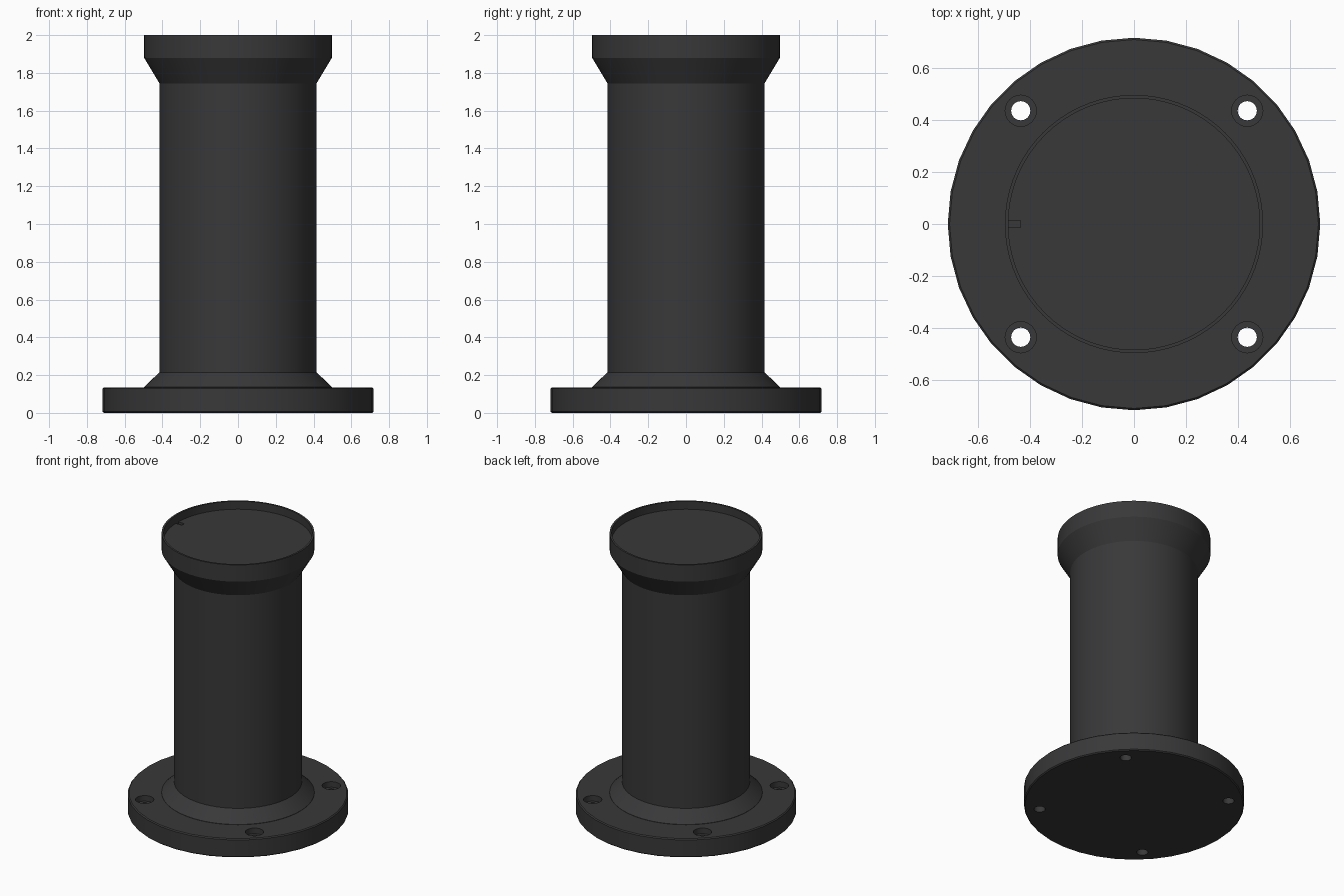
import bpy, bmesh, math

if "Cube" in bpy.data.objects:
    bpy.data.objects.remove(bpy.data.objects["Cube"])

dark = bpy.data.materials.new("dark_grey")
dark.diffuse_color = (0.04, 0.04, 0.042, 1)
dark.use_nodes = True
dark.node_tree.nodes["Principled BSDF"].inputs["Base Color"].default_value = dark.diffuse_color


def lathe(name, profile, sides):
    """Revolve an (r, z) profile whose ends lie on the z axis."""
    bm = bmesh.new()
    rings = []
    for r, z in profile:
        if r == 0:
            rings.append([bm.verts.new((0, 0, z))] * sides)
        else:
            rings.append([bm.verts.new((r * math.cos(2 * math.pi * i / sides),
                                        r * math.sin(2 * math.pi * i / sides), z))
                          for i in range(sides)])
    for a, b in zip(rings, rings[1:]):
        for i in range(sides):
            j = (i + 1) % sides
            bm.faces.new(dict.fromkeys((a[i], a[j], b[j], b[i])))
    bmesh.ops.recalc_face_normals(bm, faces=bm.faces)
    mesh = bpy.data.meshes.new(name)
    bm.to_mesh(mesh)
    bm.free()
    ob = bpy.data.objects.new(name, mesh)
    bpy.context.collection.objects.link(ob)
    mesh.materials.append(dark)
    return ob


def cut(target, cutter):
    """Subtract the cutter, apply, then delete it."""
    mod = target.modifiers.new("cut", 'BOOLEAN')
    mod.operation = 'DIFFERENCE'
    mod.solver = 'EXACT'
    mod.object = cutter
    bpy.context.view_layer.objects.active = target
    bpy.ops.object.modifier_apply(modifier=mod.name)
    bpy.data.objects.remove(cutter, do_unlink=True)


# round base plate with softened edges
flange = lathe("base_flange", [(0, 0), (0.71, 0), (0.717, 0.007), (0.717, 0.128),
                               (0.71, 0.135), (0, 0.135)], 36)

# four counterbored bolt holes
for sx in (-1, 1):
    for sy in (-1, 1):
        hole = lathe("hole_cutter", [(0, -0.1), (0.037, -0.1), (0.037, 0.095),
                                     (0.06, 0.095), (0.06, 0.3), (0, 0.3)], 24)
        hole.location = (0.436 * sx, 0.436 * sy, 0)
        cut(flange, hole)

# column with welded foot, flared head and recessed top
column = lathe("column", [(0, 0.13), (0.497, 0.13), (0.497, 0.137), (0.416, 0.215),
                          (0.416, 1.745), (0.497, 1.88), (0.497, 2.0),
                          (0.484, 2.0), (0.484, 1.943), (0, 1.943)], 72)

# small pry notch at the edge of the recessed lid
bpy.ops.mesh.primitive_cube_add(size=1, location=(-0.46, 0, 1.945))
notch = bpy.context.object
notch.scale = (0.048, 0.028, 0.04)
cut(column, notch)

# smooth round walls, crisp edges
for ob in (flange, column):
    bpy.ops.object.select_all(action='DESELECT')
    ob.select_set(True)
    bpy.context.view_layer.objects.active = ob
    bpy.ops.object.shade_smooth_by_angle(angle=math.radians(25))
